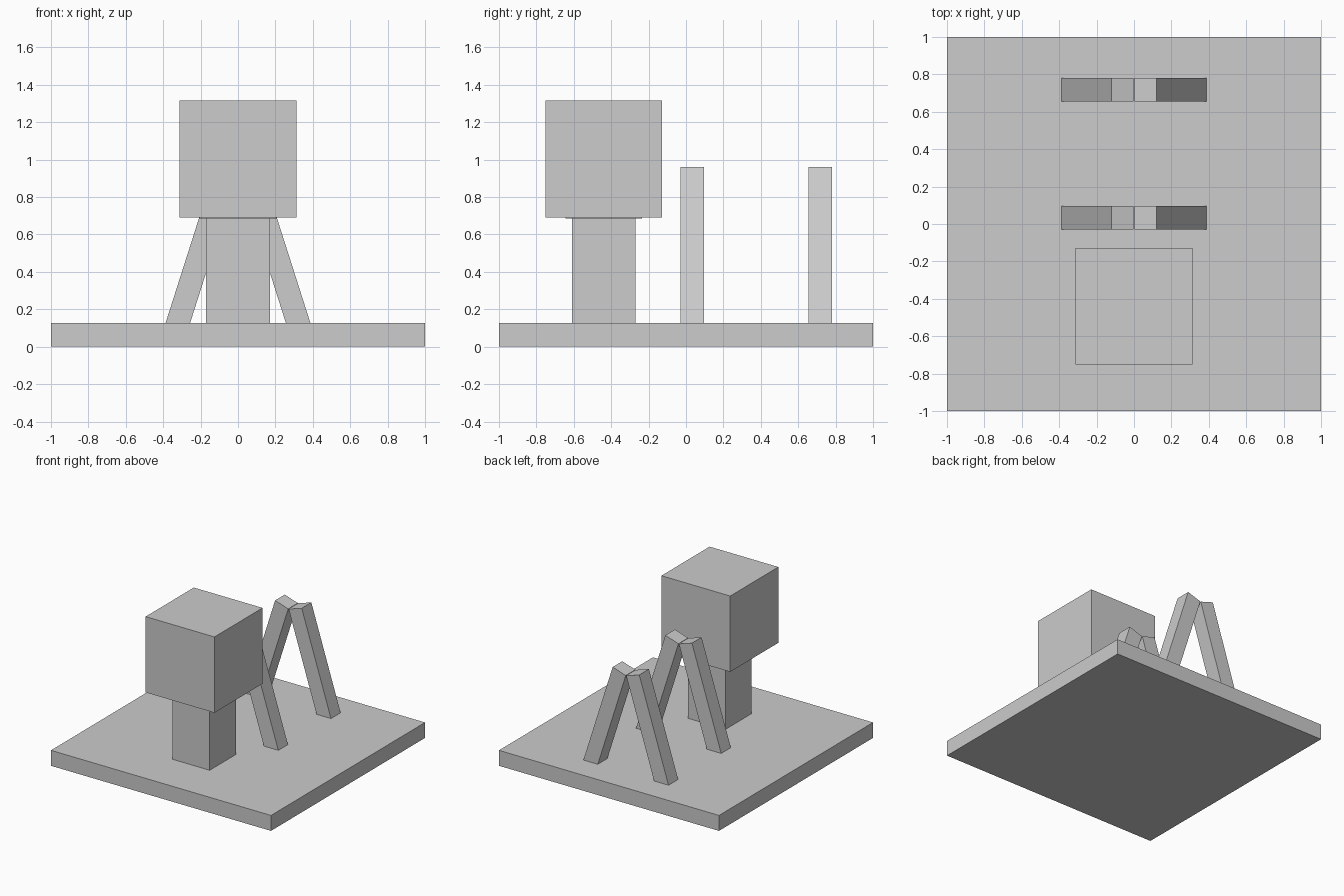
import bpy

cube = bpy.data.objects.get("Cube")
if cube:
    bpy.data.objects.remove(cube, do_unlink=True)

GREY = (0.604, 0.604, 0.604, 1)
grey = bpy.data.materials.new("plain grey")
grey.use_nodes = True
grey.diffuse_color = GREY
grey.node_tree.nodes["Principled BSDF"].inputs["Base Color"].default_value = GREY


def prism(name, outline, y0, y1):
    """Extrude a counter-clockwise x/z outline from y0 to y1."""
    n = len(outline)
    verts = [(x, y, z) for y in (y0, y1) for x, z in outline]
    faces = [tuple(range(n)), tuple(reversed(range(n, 2 * n)))]
    faces += [(i, i + n, (i + 1) % n + n, (i + 1) % n) for i in range(n)]
    mesh = bpy.data.meshes.new(name)
    mesh.from_pydata(verts, [], faces)
    mesh.materials.append(grey)
    obj = bpy.data.objects.new(name, mesh)
    bpy.context.collection.objects.link(obj)
    return obj


def box(name, half, y_mid, z0, z1):
    """Square box centred on x = 0."""
    outline = [(-half, z0), (half, z0), (half, z1), (-half, z1)]
    return prism(name, outline, y_mid - half, y_mid + half)


# Ground slab
box("base_slab", 1.0, 0.0, 0.0, 0.127)

# Post carrying a thin cap and a large block
POST_Y = -0.44
box("post", 0.17, POST_Y, 0.127, 0.688)
box("post_cap", 0.205, POST_Y, 0.685, 0.70)
box("head_block", 0.3125, POST_Y, 0.692, 1.315)

# Two A-frames of leaning beams with square-cut tops
LEG = [(0.256, 0.127), (0.387, 0.127), (0.121, 0.962), (0.002, 0.924)]
for frame, y in (("middle", 0.033), ("back", 0.717)):
    prism(frame + "_left_leg", LEG, y - 0.0625, y + 0.0625)
    mirrored = [(-x, z) for x, z in reversed(LEG)]
    prism(frame + "_right_leg", mirrored, y - 0.0625, y + 0.0625)
